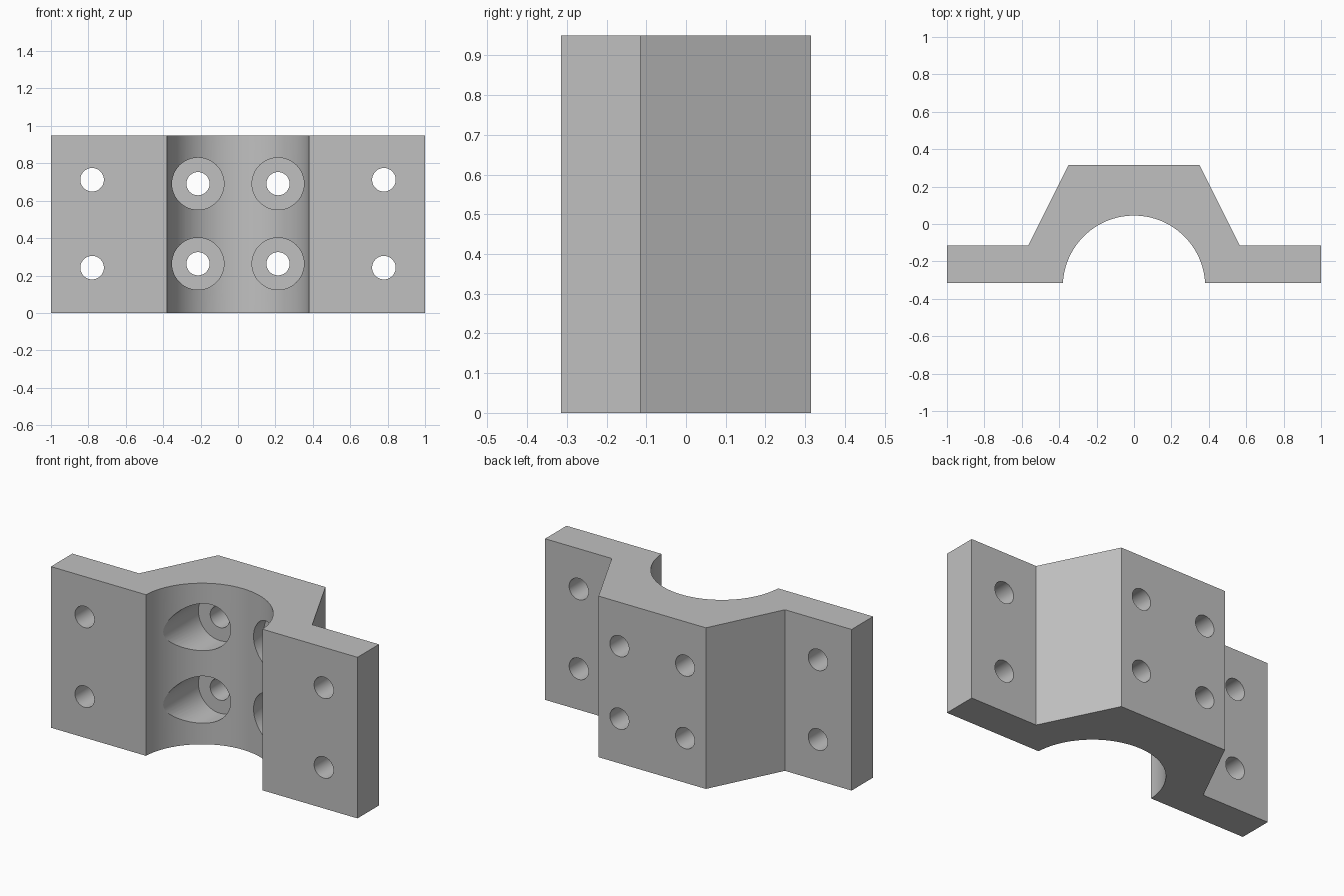
import bpy, bmesh, math
from mathutils import Vector

cube = bpy.data.objects.get("Cube")
if cube:
    bpy.data.objects.remove(cube, do_unlink=True)

HEIGHT = 0.95
FRONT, BACK, STEP = -0.315, 0.315, -0.115

grey = bpy.data.materials.new("plain grey")
grey.use_nodes = True
colour = (0.53, 0.53, 0.53, 1)
grey.diffuse_color = colour
grey.node_tree.nodes["Principled BSDF"].inputs["Base Color"].default_value = colour


def new_object(name, bm):
    bmesh.ops.recalc_face_normals(bm, faces=bm.faces)
    mesh = bpy.data.meshes.new(name)
    bm.to_mesh(mesh)
    bm.free()
    mesh.materials.append(grey)
    obj = bpy.data.objects.new(name, mesh)
    bpy.context.collection.objects.link(obj)
    return obj


def add_bore(bm, x, z, steps, segments=48):
    """Closed stepped cylinder along y; steps are (y, radius) pairs."""
    rings = []
    for y, r in steps:
        angles = [math.tau * i / segments for i in range(segments)]
        rings.append([bm.verts.new((x + r * math.cos(a), y, z + r * math.sin(a)))
                      for a in angles])
    for a, b in zip(rings, rings[1:]):
        for i in range(segments):
            j = (i + 1) % segments
            bm.faces.new((a[i], a[j], b[j], b[i]))
    bm.faces.new(rings[0])
    bm.faces.new(rings[-1][::-1])


# Clamp half: half outline mirrored, with the pipe saddle as an arc
half = [(0.35, BACK), (0.565, STEP), (1, STEP), (1, FRONT)]
radius, centre_y = 0.3806, -0.3356
start = math.asin((FRONT - centre_y) / radius)
steps = 72
arc = []
for i in range(steps + 1):
    a = start + (math.pi - 2 * start) * i / steps
    arc.append((radius * math.cos(a), centre_y + radius * math.sin(a)))
outline = half + arc + [(-x, y) for x, y in reversed(half)]

bm = bmesh.new()
base = bm.faces.new([bm.verts.new((x, y, 0)) for x, y in outline])
extruded = bmesh.ops.extrude_face_region(bm, geom=[base])
top = [v for v in extruded["geom"] if isinstance(v, bmesh.types.BMVert)]
bmesh.ops.translate(bm, verts=top, vec=Vector((0, 0, HEIGHT)))
clamp = new_object("clamp_block", bm)

# Bolt holes: plain in the flanges, counterbored in the saddle
bm = bmesh.new()
for side in (-1, 1):
    for z in (0.242, 0.712):
        add_bore(bm, side * 0.78, z, [(-0.5, 0.063), (0.5, 0.063)])
    for z in (0.263, 0.691):
        add_bore(bm, side * 0.214, z,
                 [(-0.5, 0.139), (0.135, 0.139), (0.135, 0.062), (0.5, 0.062)])
cutter = new_object("hole_cutter", bm)
cutter.hide_render = True

cut = clamp.modifiers.new("holes", "BOOLEAN")
cut.operation = "DIFFERENCE"
cut.solver = "EXACT"
cut.object = cutter

bpy.ops.object.select_all(action="DESELECT")
clamp.select_set(True)
bpy.context.view_layer.objects.active = clamp
bpy.ops.object.modifier_apply(modifier=cut.name)
bpy.data.objects.remove(cutter, do_unlink=True)
bpy.ops.object.shade_smooth_by_angle(angle=math.radians(20))
